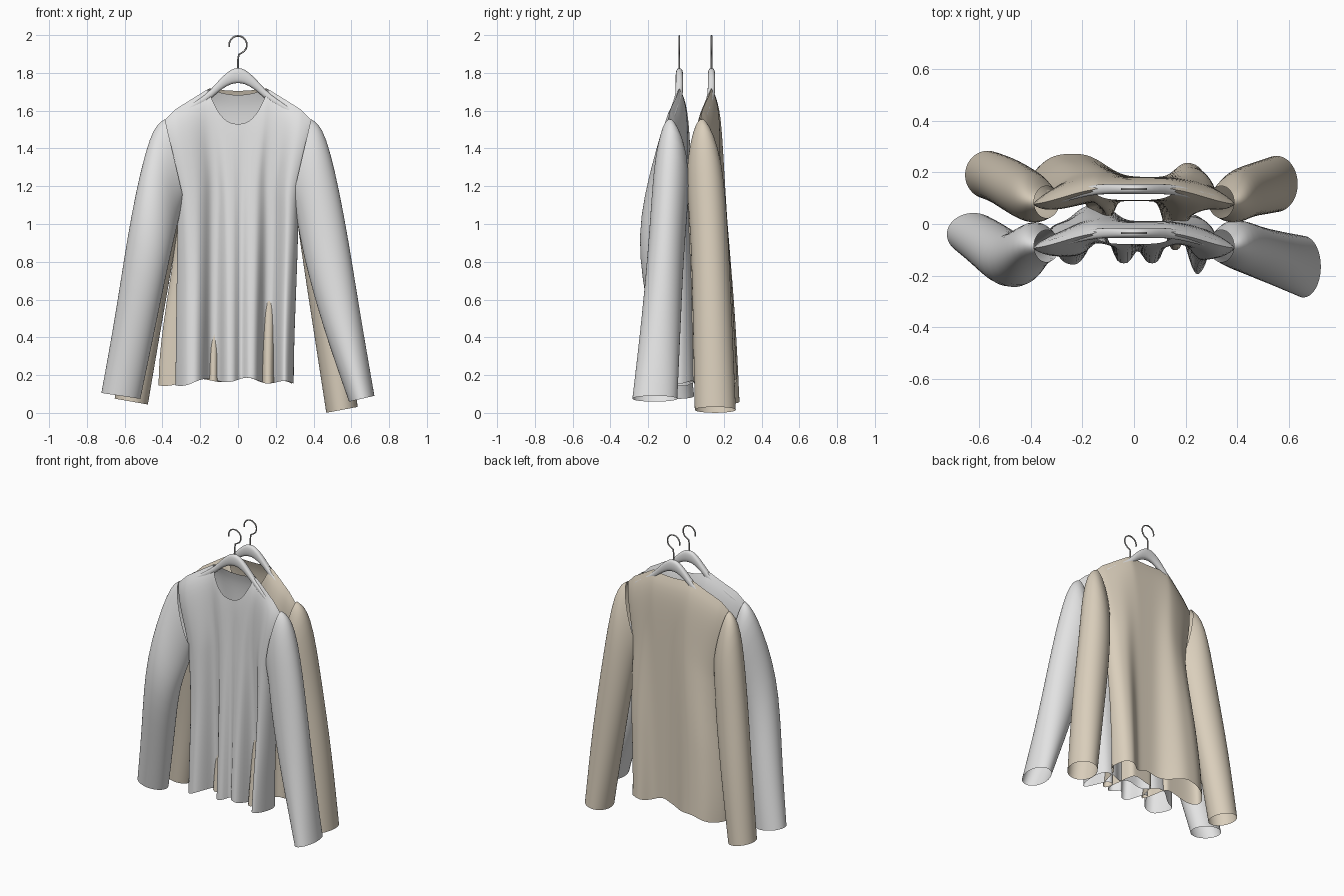
import bpy, bmesh, math

cube = bpy.data.objects.get("Cube")
if cube:
    bpy.data.objects.remove(cube)


def material(name, rgb):
    m = bpy.data.materials.new(name)
    m.use_nodes = True
    m.diffuse_color = (*rgb, 1)
    m.node_tree.nodes["Principled BSDF"].inputs["Base Color"].default_value = (*rgb, 1)
    return m


GREY = material("grey cloth", (0.77, 0.77, 0.77))
BEIGE = material("beige cloth", (0.7, 0.62, 0.5))
WOOD = material("pale hanger", (0.74, 0.74, 0.74))
METAL = material("hook metal", (0.45, 0.44, 0.43))


def finish(bm, name, mat, angle=60):
    bmesh.ops.remove_doubles(bm, verts=bm.verts, dist=0.0005)
    bmesh.ops.recalc_face_normals(bm, faces=bm.faces)
    mesh = bpy.data.meshes.new(name)
    bm.to_mesh(mesh)
    bm.free()
    ob = bpy.data.objects.new(name, mesh)
    bpy.context.collection.objects.link(ob)
    mesh.materials.append(mat)
    bpy.ops.object.select_all(action="DESELECT")
    ob.select_set(True)
    bpy.context.view_layer.objects.active = ob
    bpy.ops.object.shade_smooth_by_angle(angle=math.radians(angle))
    return ob


def loft(rings, caps=False):
    """Skin a list of closed rings of points."""
    bm = bmesh.new()
    rows = [[bm.verts.new(p) for p in ring] for ring in rings]
    n = len(rows[0])
    for a, b in zip(rows, rows[1:]):
        for i in range(n):
            j = (i + 1) % n
            bm.faces.new((a[i], a[j], b[j], b[i]))
    if caps:
        bm.faces.new(rows[0])
        bm.faces.new(rows[-1])
    return bm


def lerp(a, b, t):
    return a + (b - a) * t


def smooth(t):
    t = min(max(t, 0), 1)
    return t * t * (3 - 2 * t)


def ridge(x):
    """Height of the shoulder line."""
    return 1.72 - 0.62 * max(abs(x) - 0.15, 0) - 0.4 * max(abs(x) - 0.33, 0)


def bend(x):
    """Forward curve of the shoulders and hanger arms."""
    return -0.06 * smooth((abs(x) - 0.12) / 0.3)


def neckline(x, low, power):
    t = abs(x) / 0.16
    return ridge(x) if t >= 1 else lerp(low, ridge(x), t ** power)


def folds(x, lobes):
    return sum(d * math.exp(-abs((x - c) / w) ** 3) for c, w, d in lobes)


def torso(name, mat, yc, neck, hem_right, hem_left, front_lobes, back_lobes):
    """Front and back cloth panels, welded at the shoulders and sides."""
    cols, rows = 80, 40

    def point(u, v, front):
        x0 = 0.39 * u
        top = neckline(x0, 1.53, 2.5) if front else neckline(x0, neck, 2)
        hem_w = hem_left if u > 0 else hem_right
        hem = 0.175 - 0.025 * u * u + 0.012 * math.sin(9 * u)
        z = lerp(top, hem, v)
        waist = lerp(0.39, 0.32, smooth(v / 0.35))
        x = u * lerp(waist, hem_w, smooth((v - 0.3) / 0.7))
        edge = math.sqrt(max(0, 1 - abs(u) ** 8))
        drop = ridge(x0) - z
        body = 0.047 * (1 - math.exp(-drop / 0.08))
        depth = edge * (body + v * folds(u * hem_w, front_lobes if front else back_lobes))
        y = yc + bend(x0) * (1 - smooth(v / 0.7))
        return (x, y - depth if front else y + depth, z)

    us = [math.sin(math.pi * (i / cols - 0.5)) for i in range(cols + 1)]
    rings = []
    for r in range(rows + 1):
        v = r / rows
        rings.append([point(u, v, True) for u in us]
                     + [point(u, v, False) for u in us[-2:0:-1]])
    return finish(loft(rings), name, mat, 80)


def sleeve(name, mat, side, yc, rows):
    """Slanted oval rings from the armhole to the open cuff."""
    n = 16
    spans = [(0.29, 1.14, 0.385, 1.548, yc - 0.11, yc + 0.01),
             (0.315, 1.04, 0.46, 1.505, yc - 0.135, yc + 0.06)]
    for (z, xi, xo, yf, yb), tilt in zip(rows, (0.1, 0.04, 0.015)):
        spans.append((xi, z - tilt, xo, z + tilt, yf, yb))
    rings = []
    for xi, zi, xo, zo, yf, yb in spans:
        ring = []
        for k in range(n):
            a = math.tau * k / n
            t = 0.5 - 0.53 * math.cos(a)
            y = (yf + yb) / 2 + 0.53 * (yb - yf) * math.sin(a)
            ring.append((side * lerp(xi, xo, t), y, lerp(zi, zo, t)))
        rings.append(ring)
    ob = finish(loft(rings), name, mat, 80)
    sub = ob.modifiers.new("smooth cloth", "SUBSURF")
    sub.levels = sub.render_levels = 2
    return ob


def hanger(name, yc):
    # Curved arms as a lofted bar
    half = [(0, 1.83, 1.745), (0.035, 1.822, 1.742), (0.08, 1.785, 1.717),
            (0.12, 1.74, 1.685), (0.17, 1.685, 1.635), (0.26, 1.63, 1.59),
            (0.36, 1.55, 1.52)]
    spans = [(-x, t, b) for x, t, b in half[:0:-1]] + half
    rings = []
    for x, t, b in spans:
        mid, h = (t + b) / 2, (t - b) / 2
        rings.append([(x, yc + bend(x) + 0.02 * math.copysign(abs(math.cos(a)) ** 0.6, math.cos(a)),
                       mid + h * math.sin(a))
                      for a in (math.tau * k / 12 for k in range(12))])
    bar = finish(loft(rings, True), name + "_bar", WOOD, 50)
    sub = bar.modifiers.new("rounding", "SUBSURF")
    sub.levels = sub.render_levels = 1

    # Wire hook on top
    pts = [(0, 1.81), (0, 1.87), (0.004, 1.897)]
    for k in range(16):
        a = math.radians(lerp(-65, 195, k / 15))
        pts.append((0.047 * math.cos(a), 1.9485 + 0.047 * math.sin(a)))
    rings = []
    for i, (x, z) in enumerate(pts):
        a, b = pts[max(i - 1, 0)], pts[min(i + 1, len(pts) - 1)]
        ang = math.atan2(b[1] - a[1], b[0] - a[0])
        rings.append([(x - 0.0045 * math.cos(q) * math.sin(ang), yc + 0.0045 * math.sin(q),
                       z + 0.0045 * math.cos(q) * math.cos(ang))
                      for q in (math.tau * k / 8 for k in range(8))])
    finish(loft(rings, True), name + "_hook", METAL)


FRONT_Y, BACK_Y = -0.035, 0.135

# Front shirt
hanger("front_hanger", FRONT_Y)
torso("front_shirt_body", GREY, FRONT_Y, 1.683, 0.33, 0.295,
      [(-0.25, 0.07, 0.08), (-0.13, 0.04, -0.045), (-0.04, 0.045, 0.07),
       (0.07, 0.045, 0.07), (0.16, 0.04, -0.05), (0.265, 0.055, 0.14)],
      [(-0.15, 0.09, 0.06), (0.22, 0.07, 0.03)])
sleeve("front_shirt_left_sleeve", GREY, 1, FRONT_Y,
       [(0.95, 0.345, 0.56, -0.19, -0.01), (0.5, 0.45, 0.64, -0.23, -0.03),
        (0.075, 0.59, 0.72, -0.28, -0.05)])
sleeve("front_shirt_right_sleeve", GREY, -1, FRONT_Y,
       [(0.95, 0.36, 0.565, -0.27, -0.06), (0.5, 0.44, 0.64, -0.19, 0),
        (0.09, 0.52, 0.72, -0.12, 0.04)])

# Back shirt
hanger("back_hanger", BACK_Y)
torso("back_shirt_body", BEIGE, BACK_Y, 1.705, 0.42, 0.285,
      [(-0.13, 0.04, 0.16), (0.16, 0.05, 0.19)],
      [(-0.25, 0.16, 0.09), (0.23, 0.08, 0.06)])
sleeve("back_shirt_left_sleeve", BEIGE, 1, BACK_Y,
       [(0.95, 0.34, 0.52, 0.03, 0.22), (0.5, 0.4, 0.59, 0.04, 0.24),
        (0.016, 0.47, 0.63, 0.05, 0.26)])
sleeve("back_shirt_right_sleeve", BEIGE, -1, BACK_Y,
       [(0.95, 0.34, 0.53, 0.03, 0.22), (0.5, 0.41, 0.6, 0.08, 0.26),
        (0.06, 0.48, 0.65, 0.1, 0.28)])
